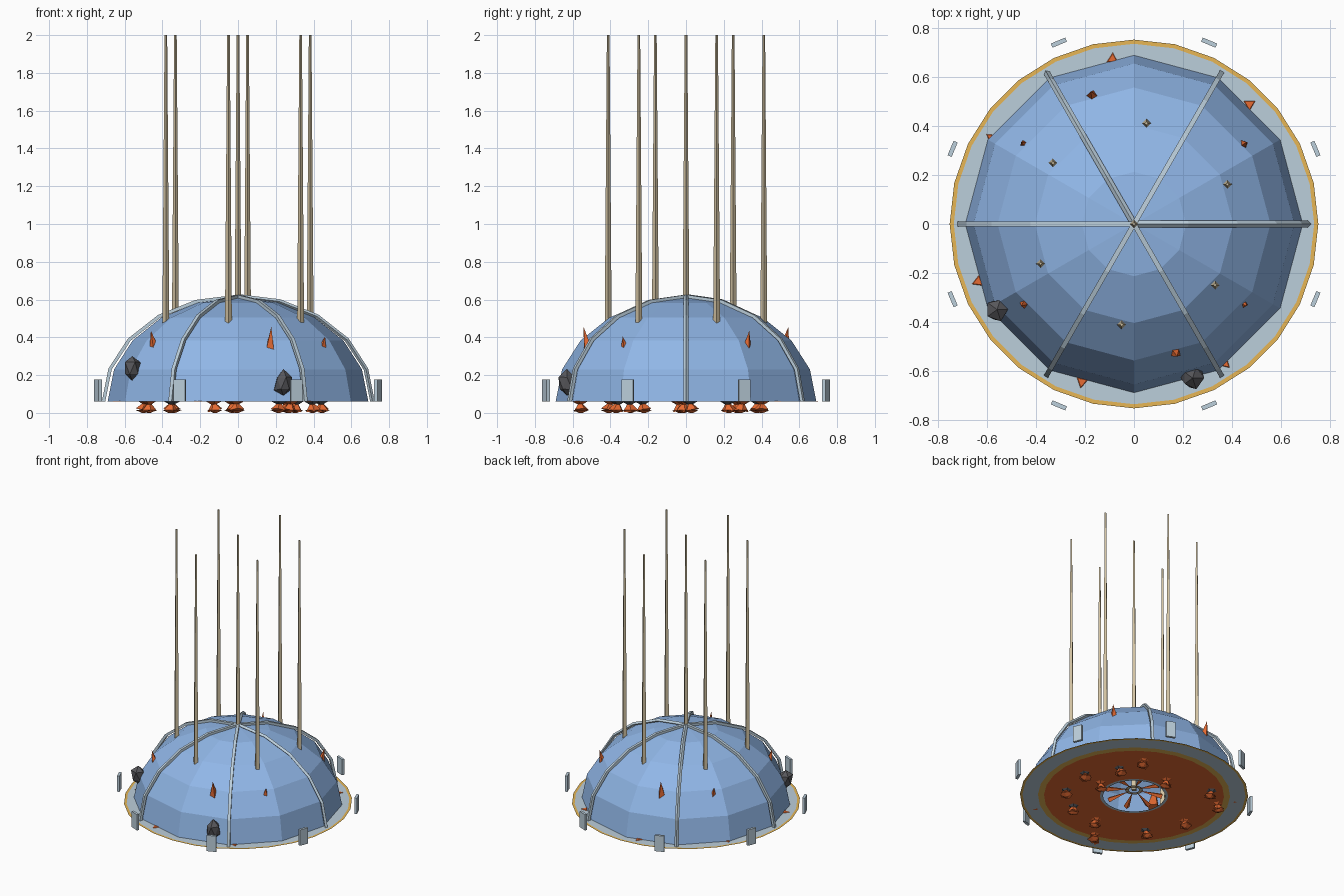
import bpy, bmesh, math, random
from mathutils import Vector, Matrix

random.seed(4)
if "Cube" in bpy.data.objects:
    bpy.data.objects.remove(bpy.data.objects["Cube"], do_unlink=True)

GROUND = 0.06


def material(name, color):
    m = bpy.data.materials.new(name)
    m.use_nodes = True
    rgba = (*color, 1)
    m.diffuse_color = rgba
    m.node_tree.nodes["Principled BSDF"].inputs["Base Color"].default_value = rgba
    return m


BLUE = material("dome blue", (0.28, 0.47, 0.80))
METAL = material("pale metal", (0.50, 0.62, 0.71))
GOLD = material("gold", (0.80, 0.47, 0.09))
ORANGE = material("bright orange", (0.82, 0.15, 0.033))
ROCK = material("dark rock", (0.10, 0.10, 0.11))
TAN = material("pale tan", (0.64, 0.54, 0.36))


def finish(name, bm, mat):
    mesh = bpy.data.meshes.new(name)
    bm.to_mesh(mesh)
    bm.free()
    mesh.materials.append(mat)
    obj = bpy.data.objects.new(name, mesh)
    bpy.context.collection.objects.link(obj)
    return obj


def polar(r, degrees, z=0.0):
    a = math.radians(degrees)
    return Vector((r * math.cos(a), r * math.sin(a), z))


def lathe(name, profile, sides, mat):
    """Revolve (radius, height) points around the vertical axis."""
    bm = bmesh.new()
    rings = [[bm.verts.new(polar(r, 360 * i / sides, z)) for i in range(sides)]
             for r, z in profile]
    for low, high in zip(rings, rings[1:]):
        for i in range(sides):
            j = (i + 1) % sides
            bm.faces.new((low[i], low[j], high[j], high[i]))
    bmesh.ops.remove_doubles(bm, verts=bm.verts, dist=0.0005)
    return finish(name, bm, mat)


def add_cone(bm, base, tip, r1, r2=0.0, sides=4, spin=0.0):
    """Tapered prism from base to tip."""
    axis = tip - base
    rot = axis.to_track_quat("Z", "Y").to_matrix().to_4x4()
    mat = Matrix.Translation((base + tip) / 2) @ rot @ Matrix.Rotation(spin, 4, "Z")
    bmesh.ops.create_cone(bm, cap_ends=True, segments=sides, radius1=r1,
                          radius2=r2, depth=axis.length, matrix=mat)


def arc(r, h, steps=5):
    """Quarter-ellipse profile from the ground to the apex."""
    return [(r * math.cos(t), GROUND + h * math.sin(t))
            for t in (math.pi / 2 * i / steps for i in range(steps + 1))]


# Faceted dome shell
lathe("dome", arc(0.69, 0.55), 12, BLUE)

# Ground plates: metal apron, gold rims, orange floor with a central opening
lathe("apron", [(0.737, GROUND), (0.22, GROUND)], 28, METAL)
lathe("apron_rim", [(0.754, GROUND), (0.737, GROUND)], 28, GOLD)
lathe("floor_edge", [(0.635, GROUND - .002), (0.59, GROUND - .002)], 28, GOLD)
lathe("floor", [(0.595, GROUND - .004), (0.22, GROUND - .004)], 28, ORANGE)
lathe("opening_rim", [(0.225, GROUND - .006), (0.205, GROUND - .006)], 28, METAL)

# Six ribs standing just off the dome, some square and some turned on edge
SQUARE = ((-1, -1), (1, -1), (1, 1), (-1, 1))
DIAMOND = ((0, -1.35), (1.35, 0), (0, 1.35), (-1.35, 0))
bm = bmesh.new()
for k in range(6):
    path = [polar(r, 60 * k, z) for r, z in arc(0.712, 0.557)]
    side = polar(0.01, 60 * k + 90)
    section = DIAMOND if k in (0, 2) else SQUARE
    loops = []
    for i, p in enumerate(path):
        t = math.pi / 2 * i / (len(path) - 1)
        out = polar(0.009 * math.cos(t), 60 * k, 0.009 * math.sin(t))
        loops.append([bm.verts.new(p + a * side + b * out) for a, b in section])
    for lo, hi in zip(loops, loops[1:]):
        for i in range(4):
            j = (i + 1) % 4
            bm.faces.new((lo[j], lo[i], hi[i], hi[j]))
    bm.faces.new(loops[0])
    bm.faces.new(loops[-1][::-1])
finish("ribs", bm, METAL)

# Tall tapering masts: one central, six around it
bm = bmesh.new()
for p in [Vector()] + [polar(0.415, 23 + 60 * k) for k in range(6)]:
    foot, top = p.copy(), p.copy()
    foot.z, top.z = 0.1, 2.0
    add_cone(bm, foot, top, 0.021, 0.007)
finish("masts", bm, TAN)

# Eight upright panels around the apron
bm = bmesh.new()
for k in range(8):
    a = 22.5 + 45 * k
    m = (Matrix.Translation(polar(0.803, a, 0.118))
         @ Matrix.Rotation(math.radians(a), 4, "Z")
         @ Matrix.Diagonal((0.018, 0.064, 0.115, 1)))
    bmesh.ops.create_cube(bm, size=1, matrix=m)
finish("panels", bm, METAL)

# Crystals whose tips break through the dome
bm = bmesh.new()
for a, tip in ((36, .435), (108, .455), (144, .405), (216, .435), (288, .455), (324, .405)):
    add_cone(bm, polar(0.53, a, 0.26), polar(0.57, a, tip), 0.047, sides=4, spin=a)
finish("dome_crystals", bm, ORANGE)

# Small crystal chips lying on the apron
bm = bmesh.new()
for k in range(6):
    a = 46 + 360 / 7 * k
    add_cone(bm, polar(0.68, a, GROUND), polar(0.68, a, GROUND + .004), 0.027, 0.022, 3, k)
finish("apron_chips", bm, ORANGE)

# Crystal clumps hanging below the floor, with dark stones at their roots
crystals, stones = bmesh.new(), bmesh.new()
clumps = [(.25, .40), (.31, .22), (-.03, .30), (.39, -.23), (-.49, .27), (-.35, .38),
          (-.47, -.04), (.22, -.36), (-.13, -.56), (-.35, -.30), (-.01, -.40),
          (.44, .02), (.28, -.01)]
for k, (x, y) in enumerate(clumps):
    root = Vector((x, y, GROUND))
    waist = Vector((x, y, 0.044))
    flare = Vector((x, y, 0.014)) + polar(0.01, 137 * k)
    point = Vector((flare.x, flare.y, 0.0))
    add_cone(stones if k % 2 else crystals, root, waist, 0.042, 0.012, 5, k)
    add_cone(crystals, flare, Vector((x, y, 0.054)), 0.042, 0.008, 5, k + 1)
    add_cone(crystals, flare, point, 0.042, 0.01, 5, -k - 1)
finish("hanging_crystals", crystals, ORANGE)
finish("root_stones", stones, ROCK)

# Blades and hub seen through the central opening
bm = bmesh.new()
for k in range(8):
    a = 20 + 45 * k
    add_cone(bm, polar(0.19, a, 0.08), polar(0.04, a, 0.10), 0.02, sides=4)
finish("inner_blades", bm, ORANGE)
lathe("inner_hub", [(0.06, 0.10), (0.035, 0.10)], 12, TAN)

# Boulders lodged in the dome wall
for name, spot in (("boulder_right", (-.56, -.35, .235)), ("boulder_front", (.24, -.63, .155))):
    bm = bmesh.new()
    bmesh.ops.create_icosphere(bm, subdivisions=1, radius=1)
    for v in bm.verts:
        v.co *= random.uniform(0.85, 1.15)
    bmesh.ops.scale(bm, verts=bm.verts, vec=(0.049, 0.049, 0.07))
    bmesh.ops.translate(bm, verts=bm.verts, vec=spot)
    finish(name, bm, ROCK)
